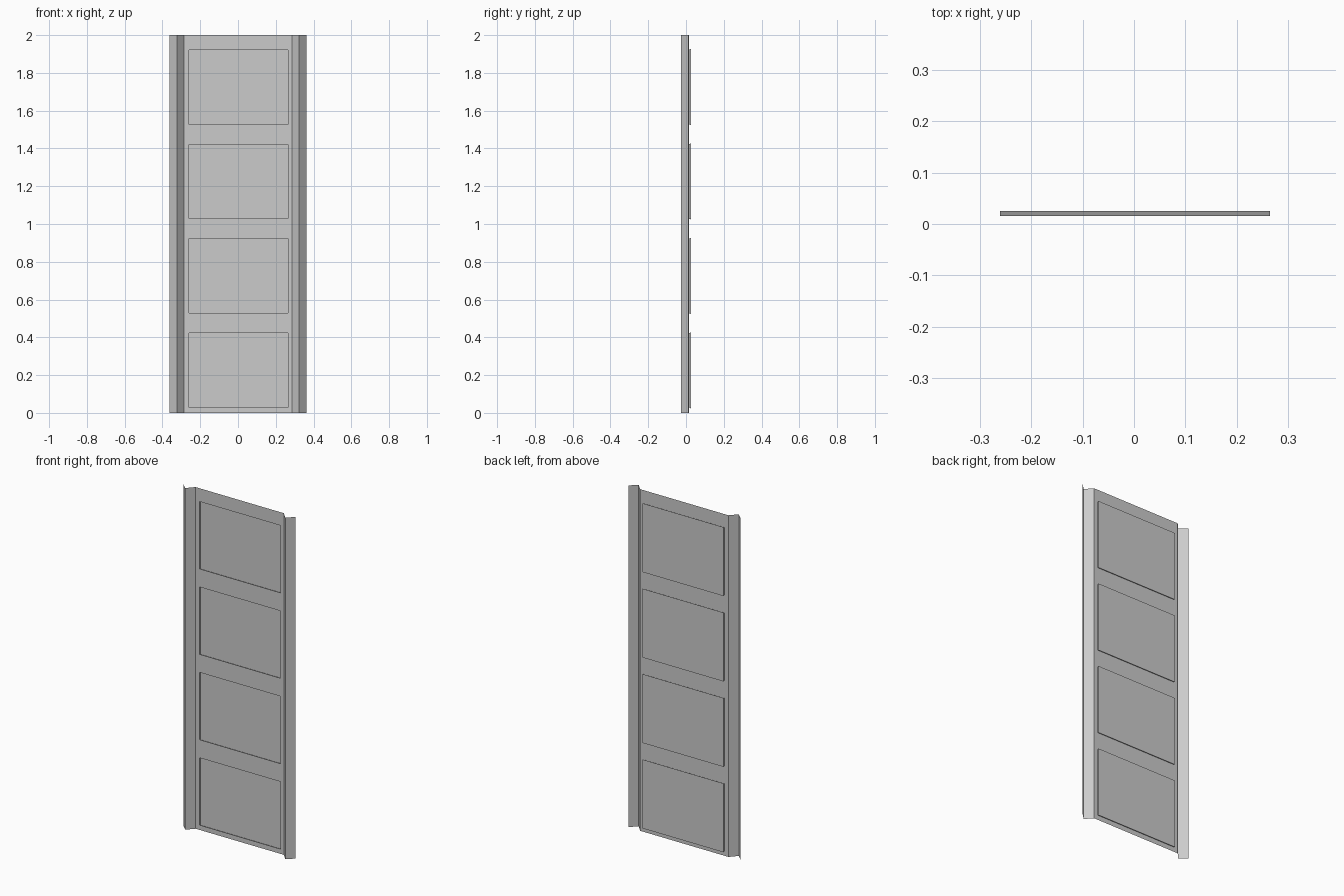
import bpy, bmesh, math

if "Cube" in bpy.data.objects:
    bpy.data.objects.remove(bpy.data.objects["Cube"])

PANEL_Y, RAISED_Y = 0.016, 0.0255

# Cross-section of the sheet: V rib, flat web, V rib
profile = [(-0.363, 0.013), (-0.324, -0.0255), (-0.286, PANEL_Y), (-0.26, PANEL_Y),
           (0.264, PANEL_Y), (0.286, PANEL_Y), (0.324, -0.0255), (0.363, 0.013)]
FIELD = 3  # profile segment that carries the embossed fields

# Heights of the embossed fields, four along the sheet
levels = [0.0]
for k in range(4):
    levels += [0.5 * k + 0.028, 0.5 * k + 0.422]
levels.append(2.0)

# Welded sheet from the profile swept up the levels
bm = bmesh.new()
rows = [[bm.verts.new((x, y, z)) for x, y in profile] for z in levels]
fields = []
for r in range(len(rows) - 1):
    for c in range(len(profile) - 1):
        face = bm.faces.new((rows[r][c], rows[r][c + 1], rows[r + 1][c + 1], rows[r + 1][c]))
        if c == FIELD and r % 2 == 1:
            fields.append(face)

# Emboss each field backwards, steep at its top and softer at its bottom
bmesh.ops.inset_individual(bm, faces=fields, thickness=0.012)
for face in fields:
    mid = face.calc_center_median().z
    for v in face.verts:
        v.co.y = RAISED_Y
        v.co.z += -0.004 if v.co.z < mid else 0.005

mesh = bpy.data.meshes.new("ribbed_panel")
bm.to_mesh(mesh)
bm.free()
panel = bpy.data.objects.new("ribbed_panel", mesh)
bpy.context.collection.objects.link(panel)

# Soft embossing, crisp ribs
bpy.context.view_layer.objects.active = panel
panel.select_set(True)
bpy.ops.object.shade_smooth_by_angle(angle=math.radians(40))
